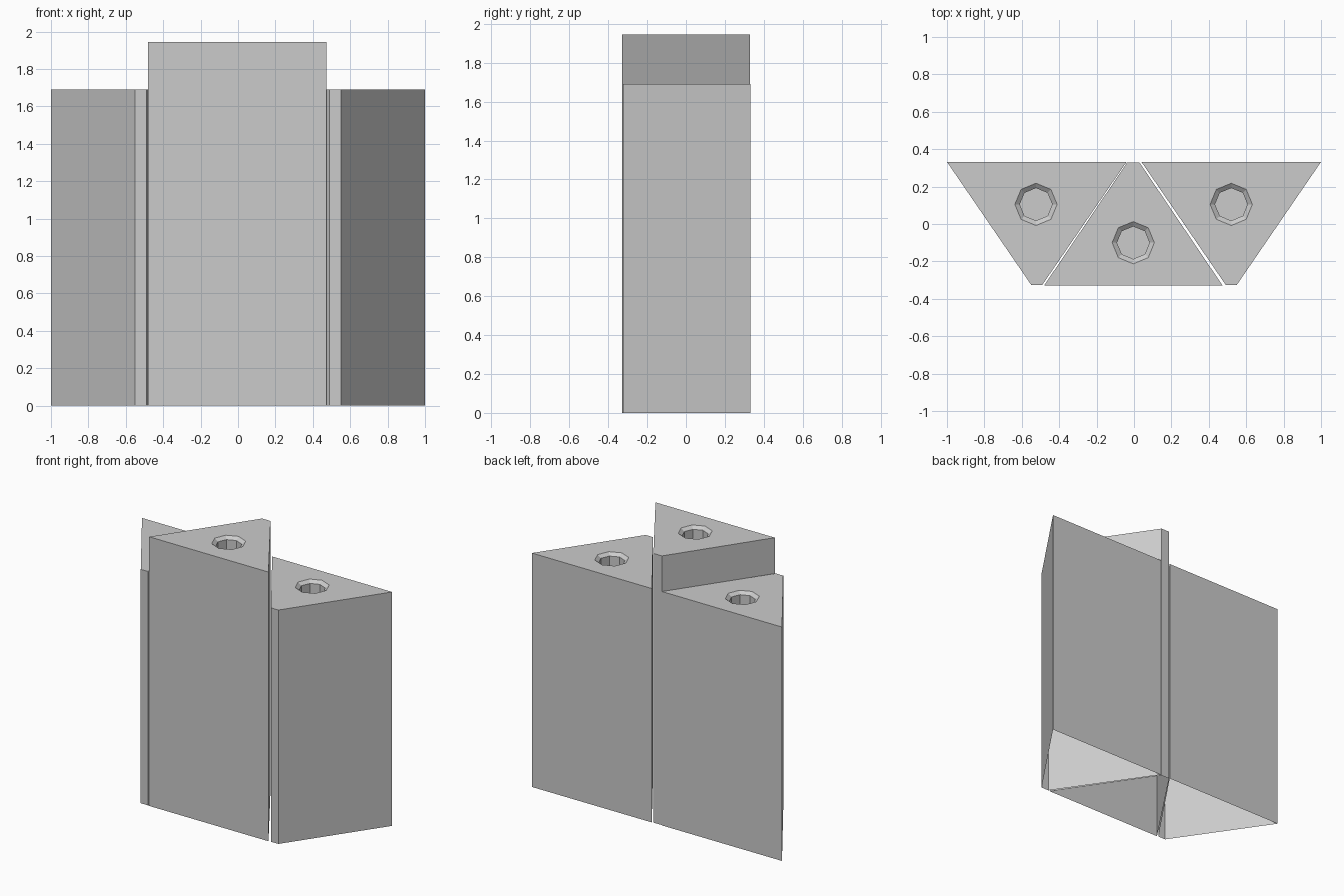
import bpy, bmesh
from math import cos, sin, pi
from mathutils import Vector

if "Cube" in bpy.data.objects:
    bpy.data.objects.remove(bpy.data.objects["Cube"])

SIDES = 8


def block(name, outline, height, hole, depth=0.5):
    """Open-bottomed prism with a chamfered octagonal socket in its top."""
    bm = bmesh.new()

    def loop(points, z):
        return [bm.verts.new((x, y, z)) for x, y in points]

    def ring(radius, z):
        return loop([(hole[0] + radius * cos(2 * pi * i / SIDES),
                      hole[1] + radius * sin(2 * pi * i / SIDES))
                     for i in range(SIDES)], z)

    def bridge(low, high):
        n = len(low)
        for i in range(n):
            j = (i + 1) % n
            bm.faces.new((low[i], low[j], high[j], high[i]))

    def edges(verts):
        return [bm.edges.get((verts[i - 1], verts[i])) for i in range(len(verts))]

    # outer walls (outline runs counter-clockwise)
    bottom, top = loop(outline, 0), loop(outline, height)
    bridge(bottom, top)

    # socket: chamfer, straight wall, floor
    rim = ring(0.113, height)
    lip = ring(0.087, height - 0.02)
    base = ring(0.087, height - depth)
    bridge(rim, lip)
    bridge(lip, base)
    bm.faces.new(base)

    # top face around the socket
    cap = bmesh.ops.triangle_fill(bm, use_beauty=True,
                                  edges=edges(top) + edges(rim),
                                  normal=Vector((0, 0, 1)))
    for f in cap["geom"]:
        if isinstance(f, bmesh.types.BMFace):
            f.normal_update()
            if f.normal.z < 0:
                f.normal_flip()

    mesh = bpy.data.meshes.new(name)
    bm.to_mesh(mesh)
    bm.free()
    bpy.context.collection.objects.link(bpy.data.objects.new(name, mesh))


# tall centre block
block("centre_block",
      [(-0.48, -0.328), (0.473, -0.328), (0.03, 0.328), (-0.037, 0.328)],
      1.945, (-0.004, -0.1))

# shorter inverted blocks on both sides
side = [(0.49, -0.325), (0.55, -0.325), (1.0, 0.332), (0.04, 0.332)]
block("right_block", side, 1.69, (0.52, 0.105))
block("left_block", [(-x, y) for x, y in reversed(side)], 1.69, (-0.524, 0.105))
